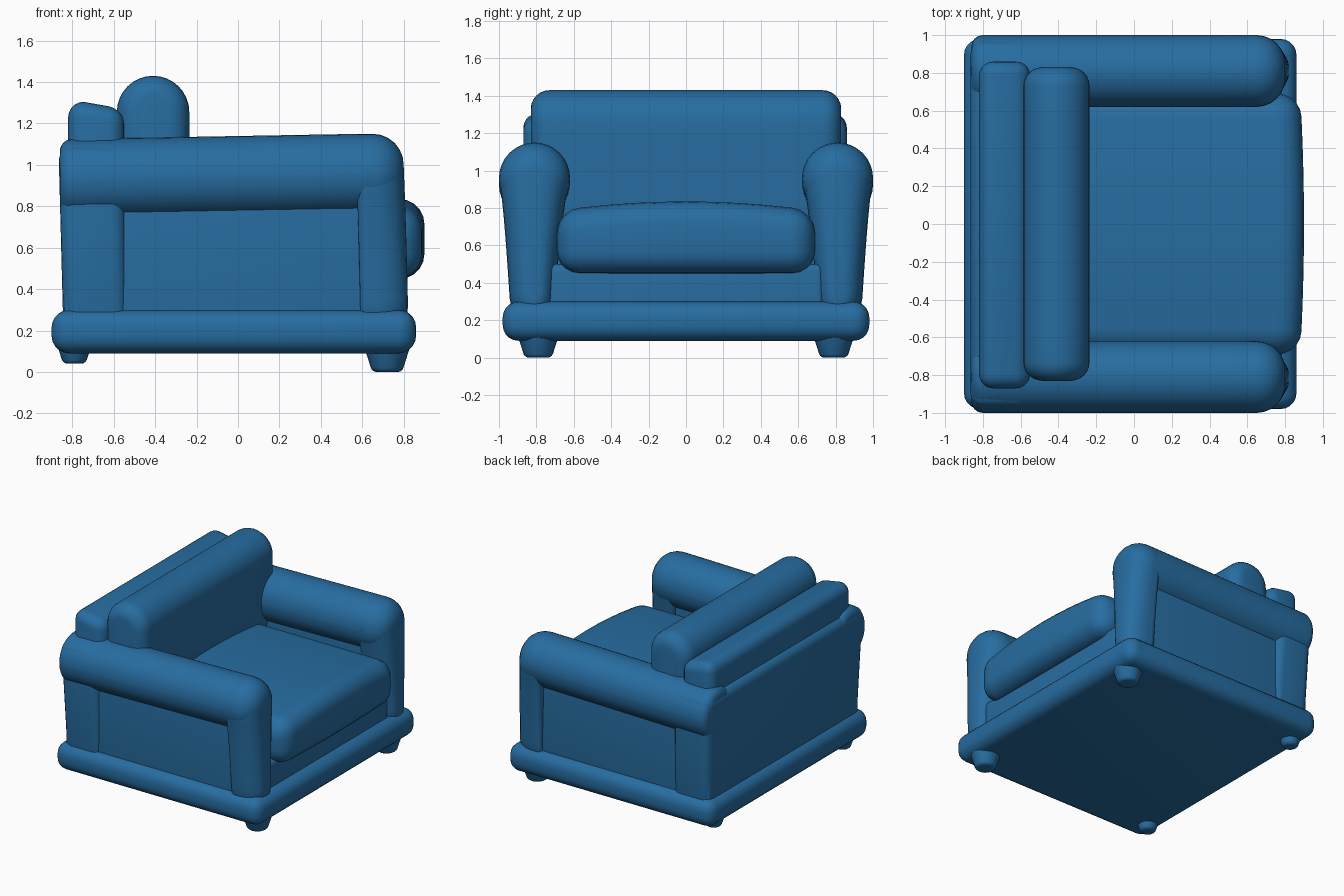
import bpy, bmesh, math
from mathutils import Vector

cube = bpy.data.objects.get("Cube")
if cube:
    bpy.data.objects.remove(cube, do_unlink=True)

# Single upholstery colour
BLUE = (0.020, 0.152, 0.355, 1.0)
fabric = bpy.data.materials.new("blue_fabric")
fabric.use_nodes = True
fabric.diffuse_color = BLUE
fabric.node_tree.nodes["Principled BSDF"].inputs["Base Color"].default_value = BLUE


def finish(name, bm, angle=50, shape=None):
    """Turn a bmesh into a smooth shaded object, optionally reshaping its points."""
    if shape:
        for v in bm.verts:
            v.co = shape(v.co.copy())
    bmesh.ops.recalc_face_normals(bm, faces=bm.faces)
    mesh = bpy.data.meshes.new(name)
    bm.to_mesh(mesh)
    bm.free()
    mesh.materials.append(fabric)
    obj = bpy.data.objects.new(name, mesh)
    bpy.context.collection.objects.link(obj)
    bpy.ops.object.select_all(action='DESELECT')
    obj.select_set(True)
    bpy.context.view_layer.objects.active = obj
    bpy.ops.object.shade_smooth_by_angle(angle=math.radians(angle))
    return obj


def rounded_box(name, low, high, radius, cuts=0, shape=None):
    """Box between two corners with rounded edges."""
    bm = bmesh.new()
    bmesh.ops.create_cube(bm, size=1)
    low, high = Vector(low), Vector(high)
    for v in bm.verts:
        v.co = Vector([l + (c + 0.5) * (h - l) for c, l, h in zip(v.co, low, high)])
    bmesh.ops.bevel(bm, geom=bm.edges[:], offset=radius, segments=5,
                    profile=0.5, affect='EDGES')
    if cuts:
        for axis in (0, 1):
            for i in range(1, cuts + 1):
                point = low.lerp(high, i / (cuts + 1))
                normal = Vector((0, 0, 0))
                normal[axis] = 1
                bmesh.ops.bisect_plane(bm, geom=bm.verts[:] + bm.edges[:] + bm.faces[:],
                                       plane_co=point, plane_no=normal)
    return finish(name, bm, shape=shape)


def bolster(name, axis, start, end, centre, r, z_low, z_high, cap_start, cap_end, shape=None):
    """Stadium cross-section swept along an axis, with rounded end caps."""
    arc = [math.pi * i / 16 for i in range(17)]
    side = [i / 6 for i in range(1, 6)]
    spine = [(r * math.cos(a), r * math.sin(a), z_high) for a in arc]
    spine += [(-r, 0, z_high + (z_low - z_high) * t) for t in side]
    spine += [(-r * math.cos(a), -r * math.sin(a), z_low) for a in arc]
    spine += [(r, 0, z_low + (z_high - z_low) * t) for t in side]
    turns = [math.pi / 2 * i / 6 for i in range(7)]
    stops = [(start + cap_start * (1 - math.sin(a)), cap_start * (1 - math.cos(a)))
             for a in reversed(turns)]
    first, last = start + cap_start, end - cap_end
    stops += [(first + (last - first) * i / 8, 0) for i in range(1, 8)]
    stops += [(end - cap_end * (1 - math.sin(a)), cap_end * (1 - math.cos(a))) for a in turns]
    bm = bmesh.new()
    rings = []
    for u, inset in stops:
        k = (r - inset) / r
        ring = []
        for across, up, z in spine:
            v = centre + across * k
            co = (u, v, z + up * k) if axis == 'X' else (v, u, z + up * k)
            ring.append(bm.verts.new(co))
        rings.append(ring)
    n = len(spine)
    for a, b in zip(rings, rings[1:]):
        for i in range(n):
            bm.faces.new((a[i], a[(i + 1) % n], b[(i + 1) % n], b[i]))
    bm.faces.new(rings[0])
    bm.faces.new(rings[-1])
    return finish(name, bm, shape=shape)


def clamp(t):
    return max(0.0, min(1.0, t))


# Base plinth and lower body
rounded_box("base_plinth", (-0.90, -0.98, 0.09), (0.86, 0.98, 0.30), 0.085)
rounded_box("seat_frame", (-0.80, -0.74, 0.15), (0.78, 0.74, 0.50), 0.04)


# Arms: roll, front post and recessed panel on each side
def arm_slope(co):
    co.z -= 0.025 * clamp((0.6 - co.x) / 1.4)
    return co


for side, s in (("left", 1), ("right", -1)):
    def post_taper(co, s=s):
        t = clamp((0.95 - co.z) / 0.6) ** 0.7
        outer = (co.y * s - 0.81) / 0.19
        co.y -= s * t * (0.055 if outer > 0 else 0.08) * outer
        co.x += 0.02 * t
        return co

    bolster(side + "_arm_roll", 'X', -0.86, 0.80, s * 0.81, 0.19, 0.95, 0.96,
            0.06, 0.15, arm_slope)
    bolster(side + "_arm_post", 'X', 0.57, 0.80, s * 0.81, 0.19, 0.35, 0.96,
            0.04, 0.15, post_taper)
    y_in, y_out = sorted((s * 0.70, s * 0.915))
    rounded_box(side + "_arm_panel", (-0.84, y_in, 0.20), (0.68, y_out, 0.95), 0.02)

    # Short tapered feet
    for end, x, bottom, width in (("front", 0.72, 0.0, 0.12), ("back", -0.79, 0.04, 0.09)):
        bm = bmesh.new()
        bmesh.ops.create_cone(bm, cap_ends=True, segments=20, radius1=width * 0.6,
                              radius2=width, depth=0.15 - bottom)
        rim = [e for e in bm.edges if all(v.co.z < 0 for v in e.verts)]
        bmesh.ops.bevel(bm, geom=rim, offset=0.02, segments=3, profile=0.5, affect='EDGES')
        bmesh.ops.translate(bm, verts=bm.verts, vec=(x, s * 0.79, (0.15 + bottom) / 2))
        finish(f"{side}_{end}_foot", bm)


# Rear panel, narrowing toward the plinth
def rear_taper(co):
    t = clamp((1.0 - co.z) / 0.7)
    co.y *= 1 - 0.04 * t
    co.x += 0.02 * t
    return co


rounded_box("rear_panel", (-0.865, -0.97, 0.20), (-0.55, 0.97, 1.09), 0.07, shape=rear_taper)


# Back frame behind the loose cushion
def frame_slope(co):
    co.z -= 0.03 * clamp((co.x + 0.75) / 0.17) * clamp((co.z - 1) / 0.2)
    return co


rounded_box("back_frame", (-0.82, -0.87, 0.50), (-0.55, 0.86, 1.305), 0.075, shape=frame_slope)

# Back cushion with a round top
bolster("back_cushion", 'Y', -0.83, 0.83, -0.41, 0.175, 0.80, 1.255, 0.10, 0.10)


# Seat cushion with a crowned top and a bulging front
def seat_crown(co):
    if co.z > 0.6:
        co.z += 0.05 * (1 - (co.y / 0.69) ** 2)
    if co.x > 0.6:
        co.x -= 0.02 * (co.y / 0.69) ** 2
    return co


rounded_box("seat_cushion", (-0.45, -0.69, 0.45), (0.90, 0.69, 0.785), 0.12, 9, seat_crown)
